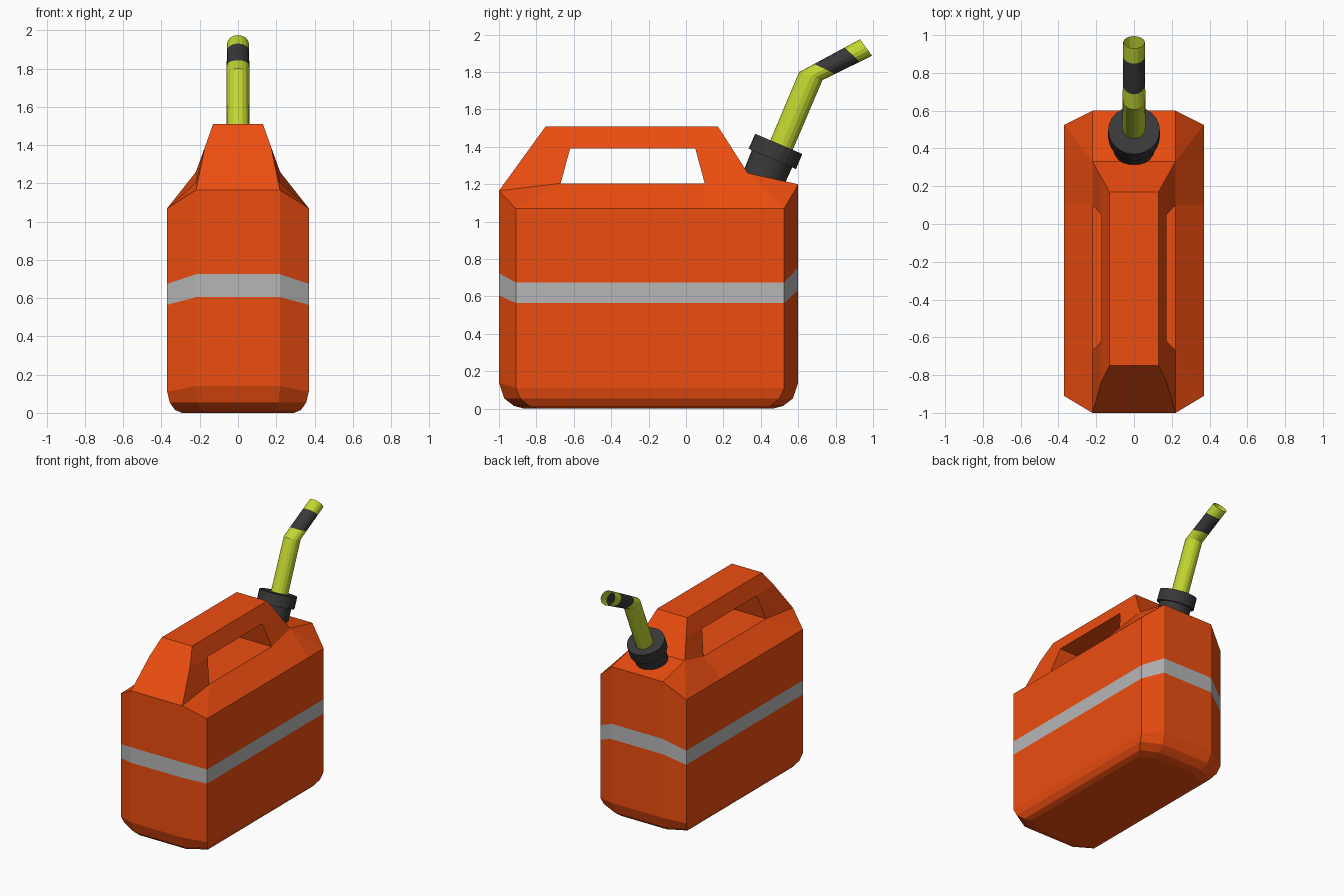
import bpy, bmesh, math

if "Cube" in bpy.data.objects:
    bpy.data.objects.remove(bpy.data.objects["Cube"])


def material(name, rgb):
    m = bpy.data.materials.new(name)
    m.diffuse_color = (*rgb, 1)
    m.use_nodes = True
    m.node_tree.nodes["Principled BSDF"].inputs["Base Color"].default_value = m.diffuse_color
    return m


ORANGE = material("orange_plastic", (0.85, 0.075, 0.005))
SILVER = material("grey_stripe", (0.47, 0.47, 0.47))
DARK = material("dark_plastic", (0.04, 0.04, 0.04))
GREEN = material("lime_plastic", (0.55, 0.68, 0.03))


def finish(bm, name, mats):
    bmesh.ops.remove_doubles(bm, verts=bm.verts, dist=1e-5)
    bmesh.ops.recalc_face_normals(bm, faces=bm.faces)
    me = bpy.data.meshes.new(name)
    bm.to_mesh(me)
    bm.free()
    for m in mats:
        me.materials.append(m)
    ob = bpy.data.objects.new(name, me)
    bpy.context.collection.objects.link(ob)
    return ob


def face(bm, pts, mat=0):
    f = bm.faces.new([bm.verts.new(p) for p in pts])
    f.material_index = mat


def mirrored(bm, pts):
    face(bm, pts)
    face(bm, [(-x, y, z) for x, y, z in pts])


def across(bm, a, b):
    face(bm, [a, b, (-b[0], b[1], b[2]), (-a[0], a[1], a[2])])


# Can body: stacked outlines (scale x, scale y, z at side, front, rear)
HALF = [(.22, -1), (.37, -.91), (.37, .1), (.37, .33), (.37, .525), (.22, .6)]
LEVELS = [(.79, .83, 0, 0, 0), (.89, .90, .015, .015, .015),
          (.965, .965, .055, .055, .055), (1, 1, .11, .14, .14),
          (1, 1, .565, .605, .635), (1, 1, .675, .725, .755),
          (1, 1, 1.07, 1.165, 1.20)]


def outline(sx, sy, side, front, rear):
    zs = [front] + [side] * 4 + [rear]
    right = [(x * sx, (y + .2) * sy - .2, z) for (x, y), z in zip(HALF, zs)]
    return right + [(-x, y, z) for x, y, z in reversed(right)]


bm = bmesh.new()
rings = [outline(*lv) for lv in LEVELS]
face(bm, rings[0])
for i, (lo, hi) in enumerate(zip(rings, rings[1:])):
    for k in range(12):
        n = (k + 1) % 12
        face(bm, [lo[k], lo[n], hi[n], hi[k]], 1 if i == 4 else 0)

# Shoulders rising to the handle root
R = rings[-1]
S = [R[0], (.22, -.67, 1.205), (.22, .1, 1.205), (.22, .33, 1.26), R[5]]
for pts in ([R[1], S[0], S[1]], [R[1], S[1], S[2], R[2]],
            [R[2], S[2], S[3], R[3]], [R[3], S[3], R[4]], [R[4], S[3], S[4]]):
    mirrored(bm, pts)
across(bm, S[3], S[4])
across(bm, S[1], S[2])

# Handle: two legs and a grip around the opening
H0, I1, I2, H3 = [(.173, y, 1.39) for y in (-.837, -.62, .05, .247)]
T0, T3 = (.13, -.75, 1.51), (.13, .17, 1.51)
for pts in ([S[0], S[1], I1, H0], [S[2], S[3], H3, I2],
            [H0, I1, I2, H3, T3, T0]):
    mirrored(bm, pts)
for a, b in ((S[0], H0), (H0, T0), (T0, T3), (T3, H3), (H3, S[3]),
             (S[1], I1), (I1, I2), (I2, S[2])):
    across(bm, a, b)
finish(bm, "can_body", [ORANGE, SILVER])


# Tubes: each ring is (upper y, z, lower y, z, half width)
def tube(name, rings, sides, mats, dark=(), cap_end=True):
    bm = bmesh.new()
    loops = []
    for y1, z1, y2, z2, rx in rings:
        loop = []
        for k in range(sides):
            a = 2 * math.pi * k / sides
            c = math.cos(a) / 2
            loop.append((rx * math.sin(a), (y1 + y2) / 2 + c * (y1 - y2),
                         (z1 + z2) / 2 + c * (z1 - z2)))
        loops.append(loop)
    face(bm, loops[0])
    for i, (lo, hi) in enumerate(zip(loops, loops[1:])):
        for k in range(sides):
            n = (k + 1) % sides
            face(bm, [lo[k], lo[n], hi[n], hi[k]], 1 if i in dark else 0)
    if cap_end:
        face(bm, loops[-1])
    return finish(bm, name, mats)


# Screw cap
tube("screw_cap", [(.305, 1.265, .515, 1.175, .114),
                   (.352, 1.383, .568, 1.29, .117),
                   (.335, 1.39, .588, 1.281, .137),
                   (.37, 1.47, .622, 1.362, .137)], 24, [DARK])

# Bent spout with a dark band and an open tip
bend, tip = (.605, 1.80, .73, 1.757, .06), (.93, 1.975, .995, 1.887, .057)
cut = lambda t: tuple(a + (b - a) * t for a, b in zip(bend, tip))
tube("spout", [(.43, 1.385, .55, 1.335, .062), bend, cut(.25), cut(.75), tip],
     16, [GREEN, DARK], dark=(2,), cap_end=False)
